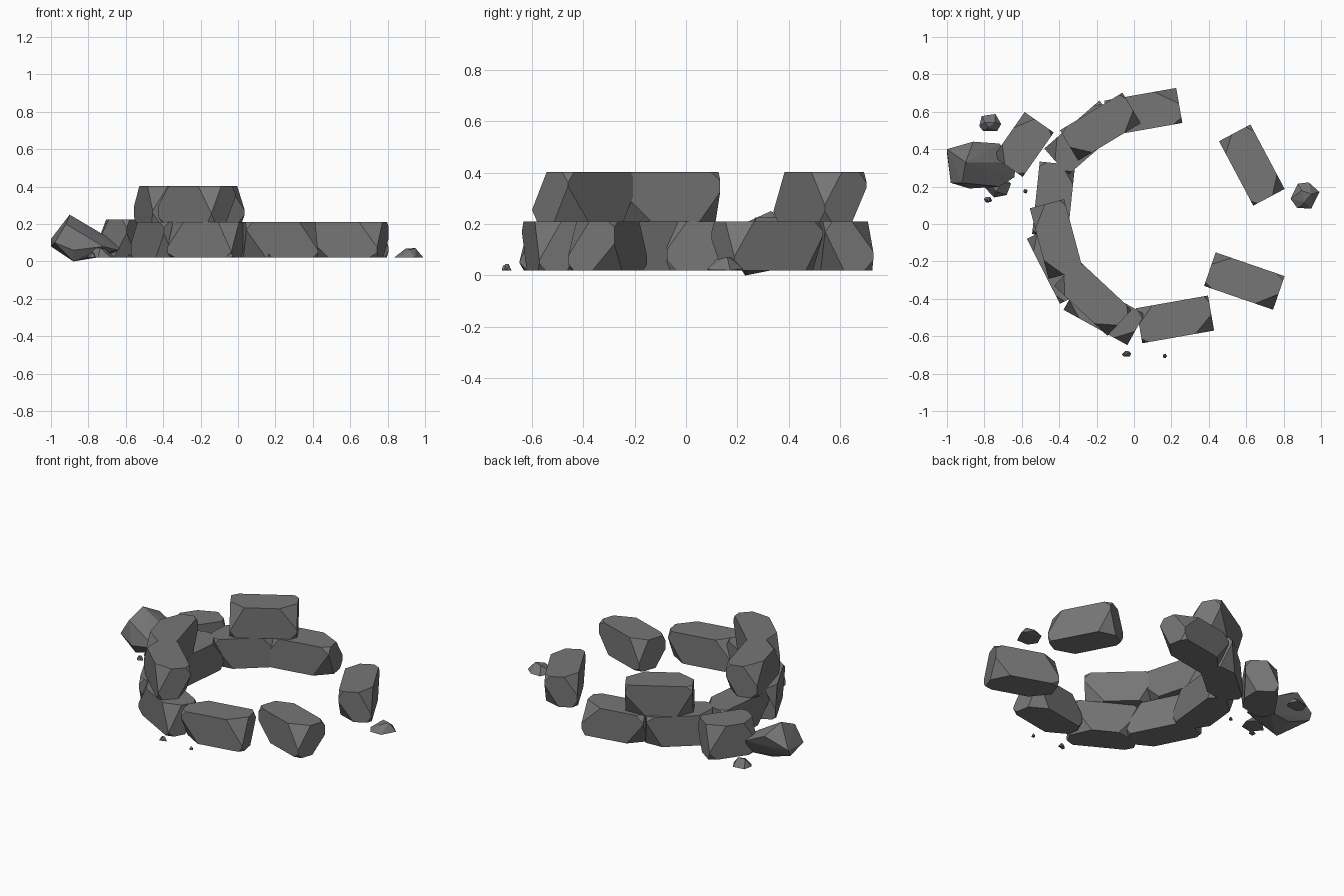
import bpy, bmesh, math, random
from mathutils import Vector, Matrix

if "Cube" in bpy.data.objects:
    bpy.data.objects.remove(bpy.data.objects["Cube"])

random.seed(7)
stone_mat = bpy.data.materials.new("dark grey stone")
stone_mat.diffuse_color = (0.18, 0.18, 0.18, 1)
stone_mat.use_nodes = True
stone_mat.node_tree.nodes["Principled BSDF"].inputs["Base Color"].default_value = stone_mat.diffuse_color


def finish(bm, name):
    bmesh.ops.recalc_face_normals(bm, faces=bm.faces[:])
    me = bpy.data.meshes.new(name)
    bm.to_mesh(me)
    bm.free()
    me.materials.append(stone_mat)
    ob = bpy.data.objects.new(name, me)
    bpy.context.collection.objects.link(ob)
    return ob


# Rough block: a box with its corners chipped off by slanted planes
def block(name, x, y, z0, z1, angle, length=0.39, width=0.19):
    h = z1 - z0
    bm = bmesh.new()
    bmesh.ops.create_cube(bm, size=1, matrix=Matrix.Diagonal((length, width, h, 1)))
    for sx in (-1, 1):
        flip = random.choice((-1, 1))
        for sy in (-1, 1):
            for sz in (-1, 1):
                big = sy * sz == flip
                a = random.uniform(0.07, 0.12) if big else random.uniform(0.02, 0.05)
                b = random.uniform(0.06, 0.09) if big else random.uniform(0.02, 0.04)
                c = random.uniform(0.10, 0.16) if big else random.uniform(0.02, 0.05)
                corner = Vector((sx * length / 2, sy * width / 2, sz * h / 2))
                point = corner - Vector((sx * a, 0, 0))
                normal = Vector((sx / a, sy / b, sz / c)).normalized()
                bmesh.ops.bisect_plane(bm, geom=bm.verts[:] + bm.edges[:] + bm.faces[:],
                                       plane_co=point, plane_no=normal, clear_outer=True)
                rim = [e for e in bm.edges if e.is_boundary]
                if rim:
                    bmesh.ops.holes_fill(bm, edges=rim)
    bm.transform(Matrix.Translation((x, y, (z0 + z1) / 2)) @
                 Matrix.Rotation(math.radians(angle), 4, 'Z'))
    return finish(bm, name)


def hull(name, points):
    bm = bmesh.new()
    for p in points:
        bm.verts.new(p)
    res = bmesh.ops.convex_hull(bm, input=bm.verts[:])
    loose = [v for v in bm.verts if not v.link_faces]
    bmesh.ops.delete(bm, geom=loose, context='VERTS')
    return finish(bm, name)


# Lower course of the ring: x, y, angle
lower = [(0.59, -0.305, -19), (0.63, 0.315, -62), (0.05, 0.60, 10),
         (-0.27, 0.46, 41), (-0.43, 0.13, 84), (-0.40, -0.21, -63),
         (-0.16, -0.47, -29), (0.22, -0.51, 10)]
for i, (x, y, a) in enumerate(lower):
    block(f"lower_stone_{i + 1}", x, y, 0.02, 0.21, a)

# Upper course
upper = [(-0.18, 0.52, 31), (-0.415, -0.08, -75), (-0.22, -0.395, -43)]
for i, (x, y, a) in enumerate(upper):
    block(f"upper_stone_{i + 1}", x, y, 0.21, 0.402, a)

# Fallen stones outside the ring
block("fallen_stone", -0.59, 0.425, 0.02, 0.225, 55, 0.29, 0.19)
hull("tumbled_stone", [
    (-1, .40, .12), (-1, .38, .08), (-.98, .22, .10), (-.90, .33, .25),
    (-.92, .22, .20), (-.72, .43, .12), (-.86, .44, .19), (-.63, .33, .09),
    (-.64, .25, .06), (-.72, .20, .08), (-.88, .23, 0), (-.86, .36, .03),
    (-.70, .38, .03), (-.88, .19, .06)])

# Rubble: x, y, size in x, size in y, height
rubble = [(0.915, 0.15, 0.16, 0.15, 0.055), (-0.77, 0.54, 0.12, 0.11, 0.05),
          (-0.73, 0.20, 0.15, 0.12, 0.06), (-0.58, 0.175, 0.025, 0.025, 0.02),
          (-0.78, 0.13, 0.045, 0.035, 0.03), (-0.04, -0.695, 0.05, 0.035, 0.03),
          (0.165, -0.705, 0.024, 0.024, 0.025)]
for i, (x, y, sx, sy, h) in enumerate(rubble):
    pts = []
    for k in range(6):
        t = math.tau * (k + random.uniform(-0.3, 0.3)) / 6
        pts.append((x + math.cos(t) * sx / 2, y + math.sin(t) * sy / 2,
                    0.02 + random.uniform(0, 0.25) * h * (k % 2)))
    for k in range(3):
        t = math.tau * k / 3 + random.random()
        pts.append((x + math.cos(t) * sx * 0.22, y + math.sin(t) * sy * 0.22,
                    0.02 + h * random.uniform(0.75, 1)))
    hull(f"rubble_{i + 1}", pts)
